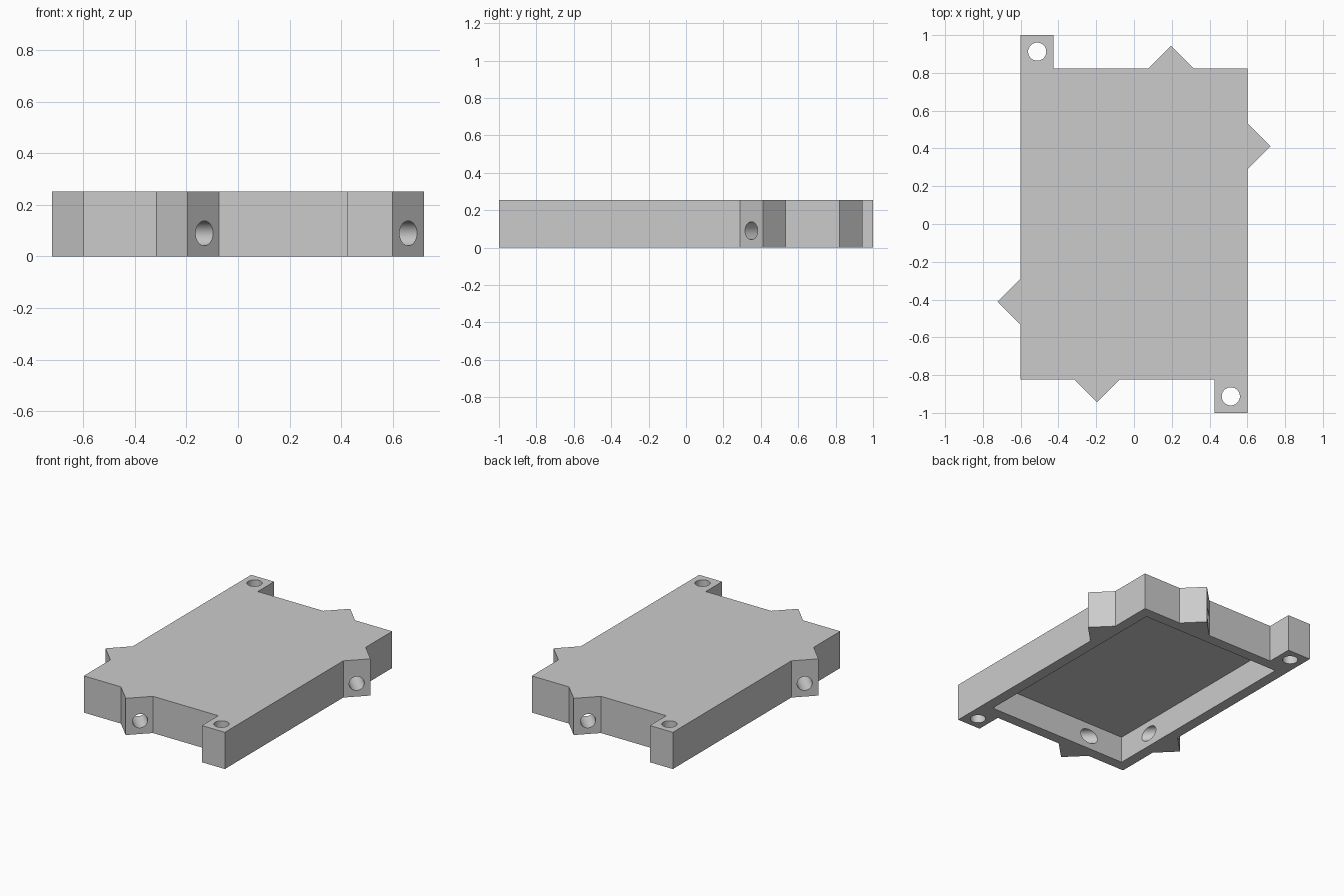
import bpy, bmesh
from math import pi
from mathutils import Matrix, Vector

cube = bpy.data.objects.get("Cube")
if cube:
    bpy.data.objects.remove(cube, do_unlink=True)

HX, HY, H = 0.6, 0.822, 0.253      # half width, half depth of the body, height
WALL = 0.073                       # thickness of walls and roof
LUG = 0.175                        # width of the screw lugs
TOOTH = 0.122                      # reach and half width of the pointed teeth
BORE_R = 0.048

grey = bpy.data.materials.new("light grey plastic")
grey.use_nodes = True
grey.diffuse_color = (0.6, 0.6, 0.6, 1)
grey.node_tree.nodes["Principled BSDF"].inputs["Base Color"].default_value = (0.6, 0.6, 0.6, 1)


def make_object(name, bm):
    bmesh.ops.recalc_face_normals(bm, faces=bm.faces)
    mesh = bpy.data.meshes.new(name)
    bm.to_mesh(mesh)
    bm.free()
    mesh.materials.append(grey)
    obj = bpy.data.objects.new(name, mesh)
    bpy.context.collection.objects.link(obj)
    return obj


def prism(name, outline, height):
    bm = bmesh.new()
    face = bm.faces.new([bm.verts.new((x, y, 0)) for x, y in outline])
    new = bmesh.ops.extrude_face_region(bm, geom=[face])["geom"]
    bmesh.ops.translate(bm, vec=(0, 0, height),
                        verts=[v for v in new if isinstance(v, bmesh.types.BMVert)])
    return make_object(name, bm)


def bore(name, centre, axis, length):
    bm = bmesh.new()
    turn = Vector((0, 0, 1)).rotation_difference(Vector(axis)).to_matrix().to_4x4()
    bmesh.ops.create_cone(bm, cap_ends=True, segments=48, radius1=BORE_R, radius2=BORE_R,
                          depth=length, matrix=Matrix.Translation(centre) @ turn)
    return make_object(name, bm)


# Half outline along left tooth, front tooth and front lug; the rest is its half turn
tx, ty = -0.195, -0.411
half = [(-HX, ty + TOOTH), (-HX - TOOTH, ty), (-HX, ty - TOOTH), (-HX, -HY),
        (tx - TOOTH, -HY), (tx, -HY - TOOTH), (tx + TOOTH, -HY),
        (HX - LUG, -HY), (HX - LUG, -1), (HX, -1)]
cover = prism("cover", half + [(-x, -y) for x, y in half], H)

# Hollow underside
ix, iy = HX - WALL, HY - WALL
cavity = prism("cavity_cutter", [(-ix, -iy), (ix, -iy), (ix, iy), (-ix, iy)], H - WALL + 0.1)
cavity.data.transform(Matrix.Translation((0, 0, -0.1)))
cutters = [cavity]

# Lug holes and the diagonal bores joining neighbouring teeth
for s, side in ((1, "front"), (-1, "back")):
    cutters.append(bore(side + "_lug_cutter", (s * (HX - LUG / 2), s * (LUG / 2 - 1), H / 2),
                        (0, 0, 1), 1))
    cutters.append(bore(side + "_tooth_cutter", (-s * 0.395, -s * 0.615, (H - WALL) / 2),
                        (1, -1, 0), 1.1))

for cutter in cutters:
    cutter.hide_render = True
    mod = cover.modifiers.new(cutter.name, "BOOLEAN")
    mod.operation = "DIFFERENCE"
    mod.solver = "EXACT"
    mod.object = cutter

# Bake the cuts, drop the cutters and smooth the bores
bpy.ops.object.select_all(action="DESELECT")
bpy.context.view_layer.objects.active = cover
cover.select_set(True)
for cutter in cutters:
    bpy.ops.object.modifier_apply(modifier=cutter.name)
    bpy.data.objects.remove(cutter, do_unlink=True)
bpy.ops.object.shade_smooth_by_angle(angle=pi / 6)
